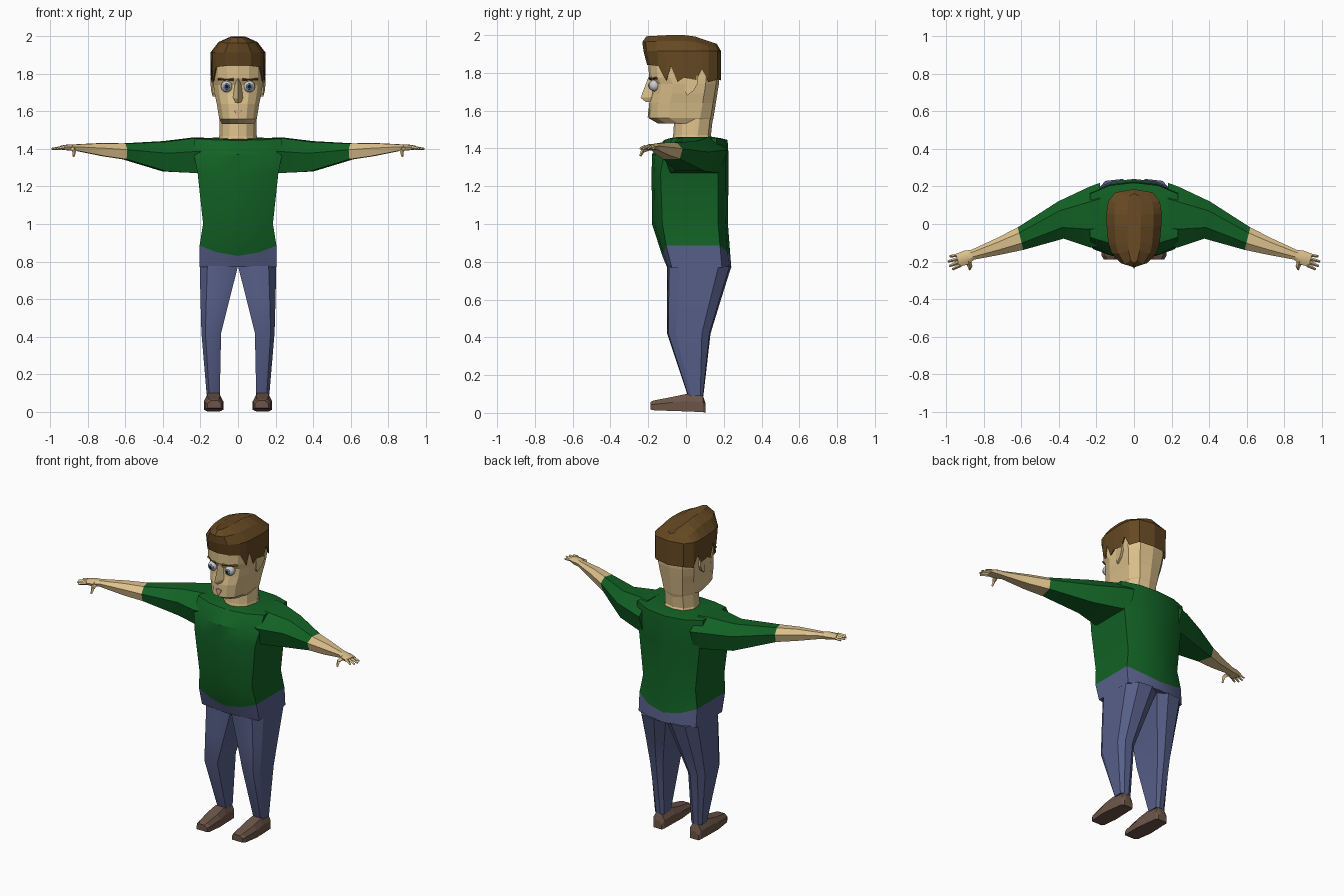
import bpy, bmesh, math
from mathutils import Vector

if "Cube" in bpy.data.objects:
    bpy.data.objects.remove(bpy.data.objects["Cube"])


def material(name, rgb):
    m = bpy.data.materials.new(name)
    m.diffuse_color = (*rgb, 1)
    m.use_nodes = True
    m.node_tree.nodes["Principled BSDF"].inputs["Base Color"].default_value = m.diffuse_color
    return m


GREEN = material("green cloth", (.006, .12, .018))
DENIM = material("blue cloth", (.095, .115, .25))
SKIN = material("skin", (.72, .53, .26))
BROWN = material("hair brown", (.13, .065, .016))
LEATHER = material("shoe brown", (.15, .09, .065))
WHITE = material("eye white", (.75, .75, .78))
IRIS = material("iris blue", (.12, .2, .32))
BLACK = material("pupil black", (.01, .01, .01))
LIP = material("lip", (.72, .42, .27))


def loft(name, rings, mat, caps=True, smooth=False):
    bm = bmesh.new()
    vs = [[bm.verts.new(p) for p in r] for r in rings]
    n = len(rings[0])
    for a, b in zip(vs, vs[1:]):
        for i in range(n):
            j = (i + 1) % n
            bm.faces.new((a[i], a[j], b[j], b[i]))
    if caps:
        bm.faces.new(vs[0])
        bm.faces.new(vs[-1])
    bmesh.ops.remove_doubles(bm, verts=bm.verts, dist=.0005)
    bmesh.ops.recalc_face_normals(bm, faces=bm.faces)
    me = bpy.data.meshes.new(name)
    bm.to_mesh(me)
    bm.free()
    me.materials.append(mat)
    ob = bpy.data.objects.new(name, me)
    bpy.context.collection.objects.link(ob)
    if smooth:
        bpy.ops.object.select_all(action='DESELECT')
        bpy.context.view_layer.objects.active = ob
        ob.select_set(True)
        bpy.ops.object.shade_smooth_by_angle(angle=math.radians(30))
    return ob


def mirrored(half):
    return half + [(-x, y, z) for x, y, z in reversed(half) if abs(x) > 1e-6]


def trunk(z, rise, w, yf, yfc, ybc, yb):
    """Body section: rounded front and back, flat sides."""
    return mirrored([(0, yf, z), (.55 * w, yf * .75 + yfc * .25, z + rise * .35),
                     (w, yfc, z + rise), (w, ybc, z + rise),
                     (.55 * w, yb * .75 + ybc * .25, z + rise * .35), (0, yb, z)])


def limb(section, x0, x1, y0, y1, z, s):
    return [(s * (x0 + (x1 - x0) * u), y0 + (y1 - y0) * v, z) for u, v in section]


def stick(name, p, q, a, b, mat):
    """Tapered four-sided bar from p to q, half widths a and b."""
    p, q = Vector(p), Vector(q)
    d = (q - p).normalized()
    u = d.cross(Vector((0, 0, 1)) if abs(d.z) < .8 else Vector((1, 0, 0))).normalized()
    v = d.cross(u)
    return loft(name, [[c + u * r, c + v * r, c - u * r, c - v * r]
                       for c, r in ((p, a), (q, b))], mat)


# shirt and hips
hem = (.83, .055, .205, -.125, -.105, .18, .235)
loft("shirt_body", [trunk(*r) for r in (
    hem, (1, 0, .186, -.18, -.125, .17, .222), (1.27, 0, .215, -.182, -.135, .17, .225),
    (1.37, 0, .235, -.18, -.115, .17, .225), (1.445, .01, .235, -.115, -.07, .16, .22),
    (1.45, .01, .13, -.1, -.05, .15, .2))], GREEN, smooth=True)
loft("trousers_hips", [trunk(*hem), trunk(.77, 0, .204, -.1, -.075, .19, .24)], DENIM, smooth=True)

LEG = [(0, .08), (.35, 0), (.8, .03), (1, .2), (1, .8), (.75, .97), (.3, 1), (0, .9)]
ARM = [(-1, .2), (-.4, .95), (.5, 1), (1, .25), (.75, -1), (-.75, -1)]


def arm_ring(x, y0, y1, z0, z1, skew, s):
    yc, zc, h, k = (y0 + y1) / 2, (z0 + z1) / 2, (y1 - y0) / 2, (z1 - z0) / 2
    return [(s * (x + skew * h * u), yc + h * u, zc + k * v) for u, v in ARM]


for s, side in ((1, "left"), (-1, "right")):
    # leg and shoe
    loft("trouser_leg_" + side, [limb(LEG, *r, s) for r in (
        (0, .204, -.1, .24, .775), (.045, .2, -.1, .185, .6),
        (.09, .195, -.1, .13, .42), (.097, .167, .01, .092, .09))], DENIM, smooth=True)
    shoe = [(-.188, .09, .162, .018, .058), (-.17, .083, .172, .014, .066),
            (-.07, .078, .182, .01, .085), (.0, .083, .178, .008, .1),
            (.09, .09, .17, .004, .09), (.104, .1, .16, 0, .05)]
    loft("shoe_" + side, [[(s * a, y, b), (s * c, y, b), (s * c, y, b + (t - b) * .6),
                           (s * (c - .018), y, t), (s * (a + .018), y, t), (s * a, y, b + (t - b) * .6)]
                          for y, a, c, b, t in shoe], LEATHER)
    # sleeve and forearm
    cuff = (.605, -.138, -.018, 1.345, 1.43, .25)
    loft("sleeve_" + side, [arm_ring(*r, s) for r in (
        (.18, -.12, .22, 1.27, 1.462, 0), (.235, -.125, .2, 1.272, 1.462, 0),
        (.39, -.078, .12, 1.28, 1.442, .15), cuff)], GREEN, smooth=True)
    loft("forearm_" + side, [arm_ring(*r, s) for r in (
        cuff, (.72, -.163, -.075, 1.362, 1.432, .25), (.86, -.19, -.138, 1.39, 1.425, .3),
        (.895, -.215, -.142, 1.392, 1.425, .3), (.94, -.228, -.16, 1.397, 1.418, .3))], SKIN, smooth=True)
    # fingers and thumb
    tips = [(.968, -.242), (.985, -.225), (.992, -.2), (.982, -.172)]
    for i, (x, y) in enumerate(tips):
        stick(f"finger_{i + 1}_{side}", (s * .925, -.219 + .018 * i, 1.408),
              (s * x, y, 1.4), .011, .006, SKIN)
    stick("thumb_" + side, (s * .885, -.195, 1.405), (s * .873, -.228, 1.39), .016, .012, SKIN)
    stick("thumb_tip_" + side, (s * .873, -.225, 1.395), (s * .876, -.242, 1.36), .011, .006, SKIN)
    # eye, brow and ear
    for name, r, y, sy, mat in (("eyeball_", .031, -.166, 1, WHITE),
                                ("iris_", .018, -.19, .5, IRIS), ("pupil_", .01, -.196, .5, BLACK)):
        bpy.ops.mesh.primitive_uv_sphere_add(segments=12, ring_count=8, radius=r,
                                             location=(s * .06, y, 1.733))
        eye = bpy.context.object
        eye.name = name + side
        eye.scale.y = sy
        eye.data.materials.append(mat)
        bpy.ops.object.shade_smooth()
    stick("eyebrow_" + side, (s * .025, -.19, 1.77), (s * .105, -.155, 1.772), .009, .007, BROWN)
    ear = [(-.005, 1.70), (.005, 1.68), (.04, 1.705), (.06, 1.74), (.06, 1.785), (0, 1.79)]
    loft("ear_" + side, [[(s * .118, y, z) for y, z in ear],
                         [(s * (.133 + .2 * (y + .005)), y, z) for y, z in ear]], SKIN)


def skull(z, w, yf, yb):
    return mirrored([(0, yf, z), (.45 * w, yf + .012, z), (.8 * w, yf + .045, z), (w, yf + .11, z),
                     (w, yb - .07, z), (.65 * w, yb - .015, z), (0, yb, z)])


# neck and head
loft("neck", [skull(1.435, .105, -.075, .15), skull(1.47, .1, -.068, .132),
              skull(1.56, .098, -.062, .142)], SKIN)
loft("head", [skull(*r) for r in (
    (1.533, .085, -.15, .138), (1.56, .1, -.197, .145), (1.64, .113, -.195, .158),
    (1.69, .124, -.183, .166), (1.74, .131, -.178, .174), (1.775, .133, -.196, .176),
    (1.88, .133, -.2, .176))], SKIN)
# nose and mouth
loft("nose", [[(-.014, -.17, 1.775), (0, -.2, 1.775), (.014, -.17, 1.775)],
              [(-.029, -.175, 1.672), (0, -.24, 1.668), (.029, -.175, 1.672)],
              [(-.024, -.175, 1.65), (0, -.212, 1.645), (.024, -.175, 1.65)]], SKIN)
loft("mouth", [[(-.02, y, 1.603), (0, y - .004, 1.612), (.02, y, 1.603), (0, y - .004, 1.565)]
               for y in (-.18, -.199)], LIP)

# hair: jagged lower edge rising to a swept ridge
edge = [(0, -.206, 1.842), (.07, -.192, 1.842), (.118, -.145, 1.835), (.134, -.105, 1.757),
        (.138, -.08, 1.835), (.141, -.045, 1.752), (.144, -.012, 1.775), (.145, .055, 1.762),
        (.143, .085, 1.82), (.136, .12, 1.752), (.1, .168, 1.765), (0, .186, 1.76)]


def sweep(y):
    return -.03 * max(0, (-y - .08) / .12)


def ridge(y):
    return 2 - .3 * max(0, y - .03) - .06 * max(0, -y - .1)


loft("hair", [mirrored([(x * .85, y * .9, z + .02) for x, y, z in edge]), mirrored(edge),
              mirrored([(x * 1.01, y + sweep(y) * .6, 1.915) for x, y, z in edge]),
              mirrored([(x * .72, y * .97 + sweep(y), ridge(y) - .03) for x, y, z in edge]),
              mirrored([(x * .25, y * .88 + sweep(y) * .9, ridge(y)) for x, y, z in edge])], BROWN)
